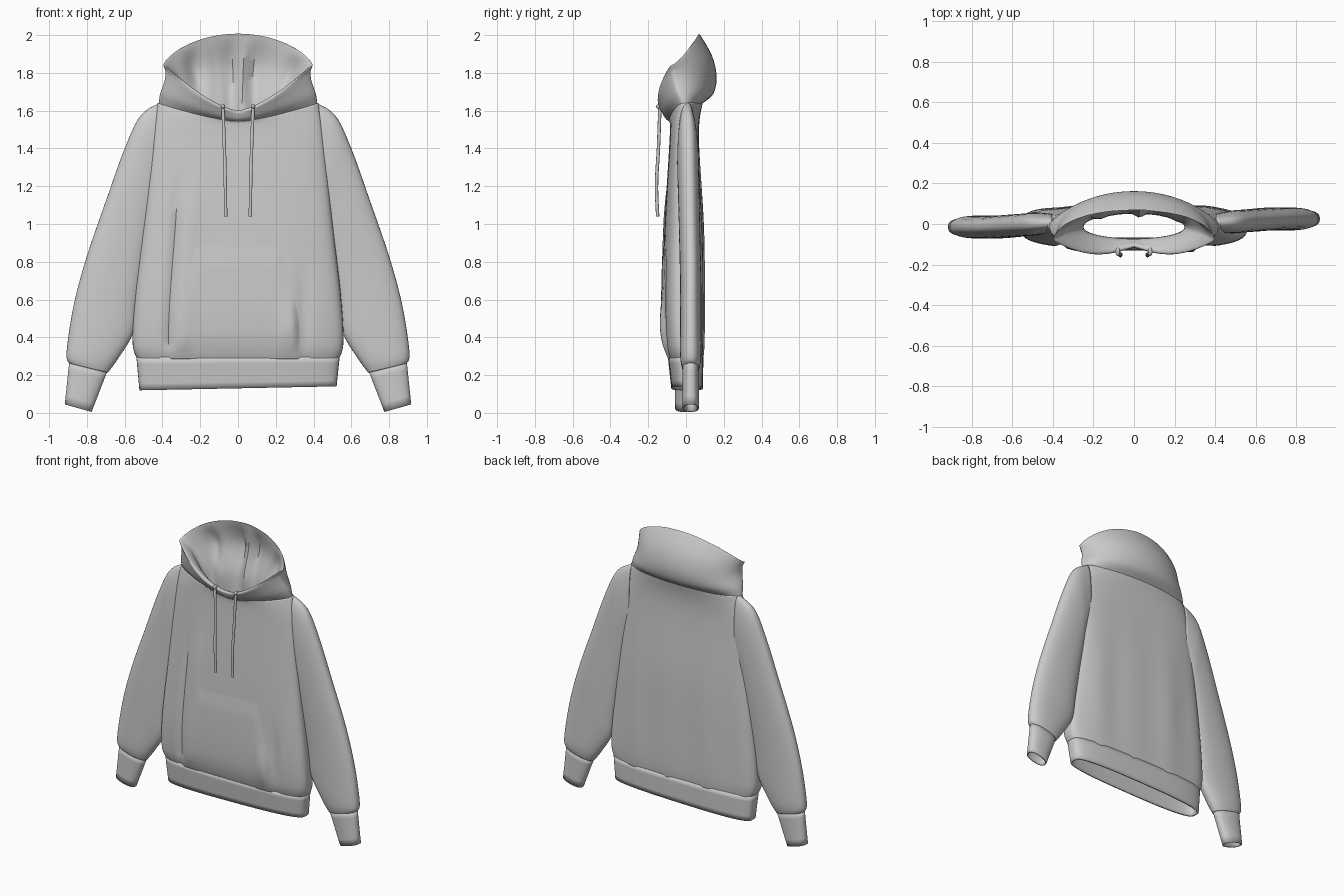
import bpy, bmesh, math
from mathutils import Vector
from mathutils.bvhtree import BVHTree

if "Cube" in bpy.data.objects:
    bpy.data.objects.remove(bpy.data.objects["Cube"])

N = 72  # samples around a ring


def finish(name, verts, faces, thick=0.0):
    mesh = bpy.data.meshes.new(name)
    mesh.from_pydata([tuple(v) for v in verts], [], faces)
    ob = bpy.data.objects.new(name, mesh)
    bpy.context.collection.objects.link(ob)
    if thick:
        mod = ob.modifiers.new("cloth", 'SOLIDIFY')
        mod.thickness = thick
        mod.offset = -1
    bpy.ops.object.select_all(action='DESELECT')
    ob.select_set(True)
    bpy.context.view_layer.objects.active = ob
    bpy.ops.object.shade_smooth_by_angle(angle=math.radians(45))
    return ob


def spline(p0, p1, p2, p3, t):
    return 0.5 * (2 * p1 + (p2 - p0) * t + (2 * p0 - 5 * p1 + 4 * p2 - p3) * t * t
                  + (3 * p1 - p0 - 3 * p2 + p3) * t ** 3)


def loft(name, rings, steps=5, thick=0.0, warp=None):
    """Skin through closed rings, interpolating smoothly between them."""
    rows, last = [], len(rings) - 1
    for i in range(last):
        a, b, c, d = (rings[max(0, min(last, i + k))] for k in (-1, 0, 1, 2))
        for s in range(steps):
            rows.append([spline(*q, s / steps) for q in zip(a, b, c, d)])
    rows.append(rings[-1])
    n = len(rings[0])
    verts = [v.copy() for r in rows for v in r]
    if warp:
        verts = [warp(v) for v in verts]
    faces = [(i * n + j, i * n + (j + 1) % n, (i + 1) * n + (j + 1) % n, (i + 1) * n + j)
             for i in range(len(rows) - 1) for j in range(n)]
    return finish(name, verts, faces, thick)


def power(v, e):
    return math.copysign(abs(v) ** e, v)


def gauss(d, w):
    return math.exp(-(d / w) ** 2)


def body_ring(z, hw, yf, yb, tilt=0.0):
    ring = []
    for k in range(N):
        a = 2 * math.pi * k / N - math.pi / 2
        x = hw * power(math.cos(a), 0.75)
        ring.append(Vector((x, (yf + yb) / 2 + (yb - yf) / 2 * power(math.sin(a), 0.55), z + tilt * x)))
    return ring


def hood_ring(hw, side, front, back, cheek=0.0, crumple=0.0):
    """Ring through (y, z) points at the sides, front and back; cheeks bulge forward."""
    ring = []
    for k in range(N):
        a = 2 * math.pi * k / N - math.pi / 2
        t, s = abs(math.cos(a)), abs(math.sin(a))
        x = hw * math.cos(a)
        if math.sin(a) < 0:
            y = side[0] + (front[0] - side[0]) * s - cheek * math.sin(math.pi * t)
            z = front[1] + (side[1] - front[1]) * t ** 1.45
        else:
            y = side[0] + (back[0] - side[0]) * s
            y -= crumple * s * (math.sin(x * 38 + 0.6) + 0.6 * math.sin(x * 61))
            z = side[1] + (back[1] - side[1]) * s ** 1.35
        ring.append(Vector((x, y, z)))
    return ring


# Torso with soft drape and a long crease down one side
def drape(v):
    if v.z < 1.5 and v.y < -0.02:
        fade = min(1, max(0, (1.3 - v.z) * 4)) * min(1, max(0, (v.z - 0.25) * 8))
        crease = -0.38 + 0.075 * (v.z - 0.25)
        v.y += fade * (0.022 * gauss(v.x - crease, 0.018) - 0.012 * gauss(v.x - crease - 0.06, 0.05))
        v.y -= 0.02 * gauss(v.x - 0.28, 0.05) * gauss(v.z - 0.45, 0.14)
        v.y += 0.025 * gauss(v.x - 0.345, 0.025) * gauss(v.z - 0.52, 0.2)
    elif v.z < 1.4:
        v.y += 0.004 * math.sin(v.x * 22) * gauss(v.z - 0.7, 0.5)
    return v


neck = hood_ring(.425, (-.01, 1.64), (-.09, 1.545), (.09, 1.65))
torso = loft("torso", [body_ring(.285, .534, -.094, .090), body_ring(.37, .558, -.114, .096),
                       body_ring(.6, .547, -.124, .097), body_ring(1.0, .502, -.113, .092),
                       body_ring(1.47, .452, -.086, .068), neck], 8, 0.01, drape)

# Ribbed hem band, slightly tilted and nearly flush with the torso
loft("hem_band", [body_ring(.13, .522, -.078, .09, .02), body_ring(.295, .538, -.096, .092)], 4, 0.012)

# Hood: outer shell up to the rim, then the crumpled lining down to the neck hole
loft("hood", [
    hood_ring(.42, (-.01, 1.635), (-.085, 1.54), (.09, 1.64)),
    hood_ring(.412, (-.035, 1.69), (-.105, 1.555), (.145, 1.69), .015),
    hood_ring(.388, (-.06, 1.76), (-.115, 1.58), (.162, 1.78), .03),
    hood_ring(.385, (-.07, 1.81), (-.115, 1.59), (.138, 1.89), .04),
    hood_ring(.395, (-.078, 1.84), (-.108, 1.60), (.075, 2.0), .04),
    hood_ring(.37, (-.066, 1.825), (-.095, 1.595), (.075, 1.98), .035),
    hood_ring(.32, (-.04, 1.765), (-.085, 1.575), (.105, 1.83), .02, .018),
    hood_ring(.255, (-.02, 1.63), (-.075, 1.55), (.055, 1.65), 0, .014),
    hood_ring(.25, (-.015, 1.50), (-.072, 1.49), (.05, 1.50))], 5)

# Sleeves and cuffs: outer edge (x, z), inner edge (x, z)
SLEEVE = [(.405, 1.645, .40, 1.20), (.515, 1.575, .44, 1.08), (.60, 1.40, .46, .96),
          (.70, 1.12, .495, .78), (.80, .83, .53, .57), (.87, .57, .555, .42),
          (.908, .32, .64, .28), (.893, .262, .69, .212)]
CUFF = [(.893, .275, .69, .225), (.917, .045, .775, .005)]


def limb(name, sections, side, steps, depth, end_depth):
    rings = []
    for i, (ox, oz, ix, iz) in enumerate(sections):
        d = end_depth if i in (0, len(sections) - 1) else depth
        mid = Vector((side * (ox + ix) / 2, 0, (oz + iz) / 2))
        half = Vector((side * (ox - ix) / 2, 0, (oz - iz) / 2))
        shift = 0.005 + side * 0.02 * min(1, max(0, (mid.x * side - 0.42) * 4))
        ring = []
        for k in range(40):
            a = 2 * math.pi * k / 40
            p = mid + half * power(math.cos(a), 0.9)
            p.y = shift - side * d * power(math.sin(a), 0.8)
            ring.append(p)
        rings.append(ring)
    loft(name, rings, steps, 0.008)


for side, word in ((1, "right"), (-1, "left")):
    limb("sleeve_" + word, SLEEVE, side, 5, 0.056, 0.045)
    limb("cuff_" + word, CUFF, side, 4, 0.043, 0.043)

# Front pocket panel laid on the torso surface, edges blending into it
bm = bmesh.new()
bm.from_mesh(torso.data)
tree = BVHTree.FromBMesh(bm)
bm.free()
COLS, ROWS = 40, 24
verts = []
for r in range(ROWS + 1):
    z = 0.32 + 0.56 * r / ROWS
    hw = 0.325 - 0.10 * max(0, (z - 0.45) / 0.43) ** 1.3
    for c in range(COLS + 1):
        x = hw * (2 * c / COLS - 1)
        hit = tree.ray_cast(Vector((x, -1, z)), Vector((0, 1, 0)))[0]
        edge = min(r, ROWS - r, c, COLS - c)
        verts.append((x, hit.y - 0.001 - 0.006 * min(1, edge / 4), z))
w = COLS + 1
finish("front_pocket", verts, [(r * w + c, r * w + c + 1, (r + 1) * w + c + 1, (r + 1) * w + c)
                               for r in range(ROWS) for c in range(COLS)])

# Drawstrings hanging from knots at the collar
for side, word in ((1, "right"), (-1, "left")):
    curve = bpy.data.curves.new("drawstring_" + word, 'CURVE')
    curve.dimensions = '3D'
    curve.bevel_depth = 0.009
    curve.bevel_resolution = 3
    curve.use_fill_caps = True
    path = curve.splines.new('BEZIER')
    points = [(.065, -.150, 1.04), (.067, -.156, 1.2), (.072, -.146, 1.4), (.08, -.138, 1.62)]
    path.bezier_points.add(len(points) - 1)
    for bp, (x, y, z) in zip(path.bezier_points, points):
        bp.co = (side * x, y, z)
        bp.handle_left_type = bp.handle_right_type = 'AUTO'
    bpy.context.collection.objects.link(bpy.data.objects.new("drawstring_" + word, curve))
    bpy.ops.mesh.primitive_uv_sphere_add(segments=16, ring_count=8, location=(side * .08, -.137, 1.622))
    knot = bpy.context.object
    knot.name = "drawstring_knot_" + word
    knot.scale = (.011, .022, .013)
    bpy.ops.object.shade_smooth()
